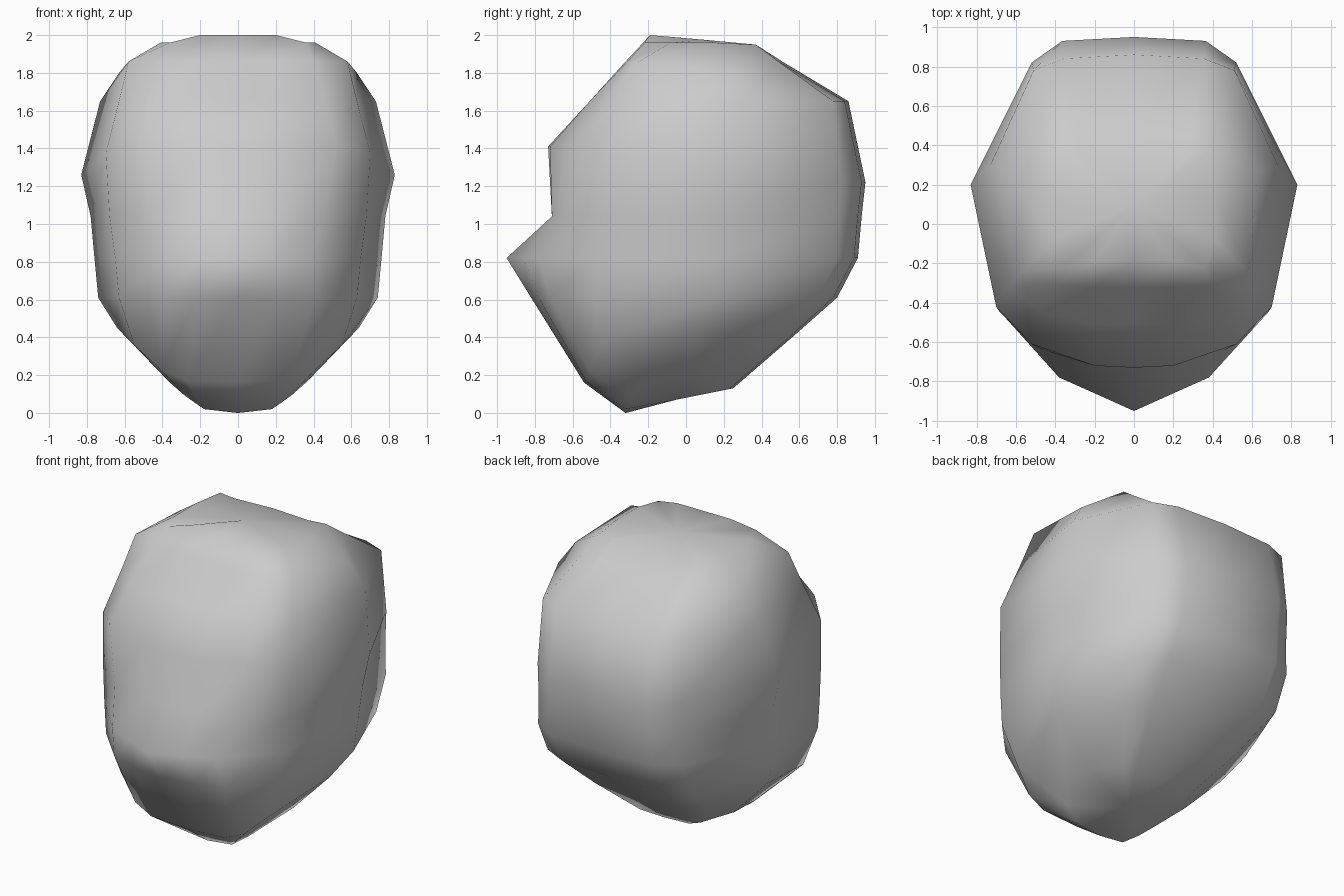
import bpy
import bmesh

# Remove the default object
default = bpy.data.objects.get("Cube")
if default:
    bpy.data.objects.remove(default, do_unlink=True)

# Matte clay colour
clay = bpy.data.materials.new("light grey clay")
clay.use_nodes = True
clay.diffuse_color = (0.6, 0.6, 0.6, 1)
clay.node_tree.nodes["Principled BSDF"].inputs["Base Color"].default_value = (0.6, 0.6, 0.6, 1)


def half_ring(front, inner_front, cheek, temple, side, nape, back):
    """Left half of a head section, from the face midline round to the back midline."""
    return [
        (0, front),
        inner_front,
        cheek,
        temple,
        side,
        nape,
        (nape[0] * 0.7, back - 0.02),
        (0, back),
    ]


# Sections from jaw to crown: height at y = 0, slope along y, half outline.
# A point with a third value sits at that height instead of on the slope.
sections = [
    ("under jaw", 0.073, 0.23, half_ring(
        -.32, (.18, -.32, .02), (.28, -.29, .09), (.36, -.2, .16), (.38, .03, .18), (.26, .22, .15), .25)),
    ("chin", 0.274, 0.21, half_ring(
        -.54, (.27, -.53, .17), (.40, -.51, .22), (.55, -.45, .36), (.64, .05, .45), (.44, .45, .4), .55)),
    ("jaw", 0.61, 0, half_ring(-.82, (.22, -.78), (.41, -.72), (.63, -.49), (.74, .16), (.53, .7), .80)),
    ("muzzle", 0.82, 0, half_ring(-.95, (.2, -.86), (.38, -.78), (.65, -.48), (.76, .18), (.53, .8), .91)),
    ("eye line", 1.04, 0, half_ring(-.71, (.2, -.71), (.46, -.64), (.68, -.45), (.78, .2), (.52, .81), .93)),
    ("brow", 1.328, -0.113, half_ring(
        -.73, (.2, -.72), (.52, -.61, 1.42), (.7, -.42), (.83, .2, 1.26), (.52, .82), .95)),
    ("forehead", 1.65, 0, half_ring(
        -.51, (.2, -.51), (.47, -.45), (.63, -.32), (.73, .3), (.51, .78), .86)),
    ("upper skull", 1.86, 0, half_ring(
        -.32, (.2, -.32), (.40, -.31), (.58, -.25), (.63, .26, 1.8), (.42, .49), .51)),
    ("crown", 1.983, -0.09, half_ring(
        -.19, (.2, -.19), (.36, -.22, 1.96), (.41, -.08, 1.96), (.41, .15, 1.96), (.39, .37), .37)),
]

# Mirror each half section and skin them into a closed head
bm = bmesh.new()
loops = []
for name, height, slope, half in sections:
    points = [(p[0], p[1], p[2] if len(p) > 2 else height + slope * p[1]) for p in half]
    mirrored = [(-x, y, z) for x, y, z in points[-2:0:-1]]
    loops.append([bm.verts.new(p) for p in points + mirrored])


def neighbours(loop):
    return zip(loop, loop[1:] + loop[:1])


for lower, upper in zip(loops, loops[1:]):
    for (a, b), (c, d) in zip(neighbours(lower), neighbours(upper)):
        bm.faces.new((a, b, d, c))

# Close the underside and the crown with a fan round a middle point
for loop, centre in ((loops[0], (0, -.05, .07)), (loops[-1], (0, .1, 1.975))):
    pole = bm.verts.new(centre)
    for a, b in neighbours(loop):
        bm.faces.new((a, b, pole))

bmesh.ops.recalc_face_normals(bm, faces=bm.faces)
for face in bm.faces:
    face.smooth = True

mesh = bpy.data.meshes.new("head")
bm.to_mesh(mesh)
bm.free()
mesh.materials.append(clay)
head = bpy.data.objects.new("head", mesh)
bpy.context.collection.objects.link(head)
